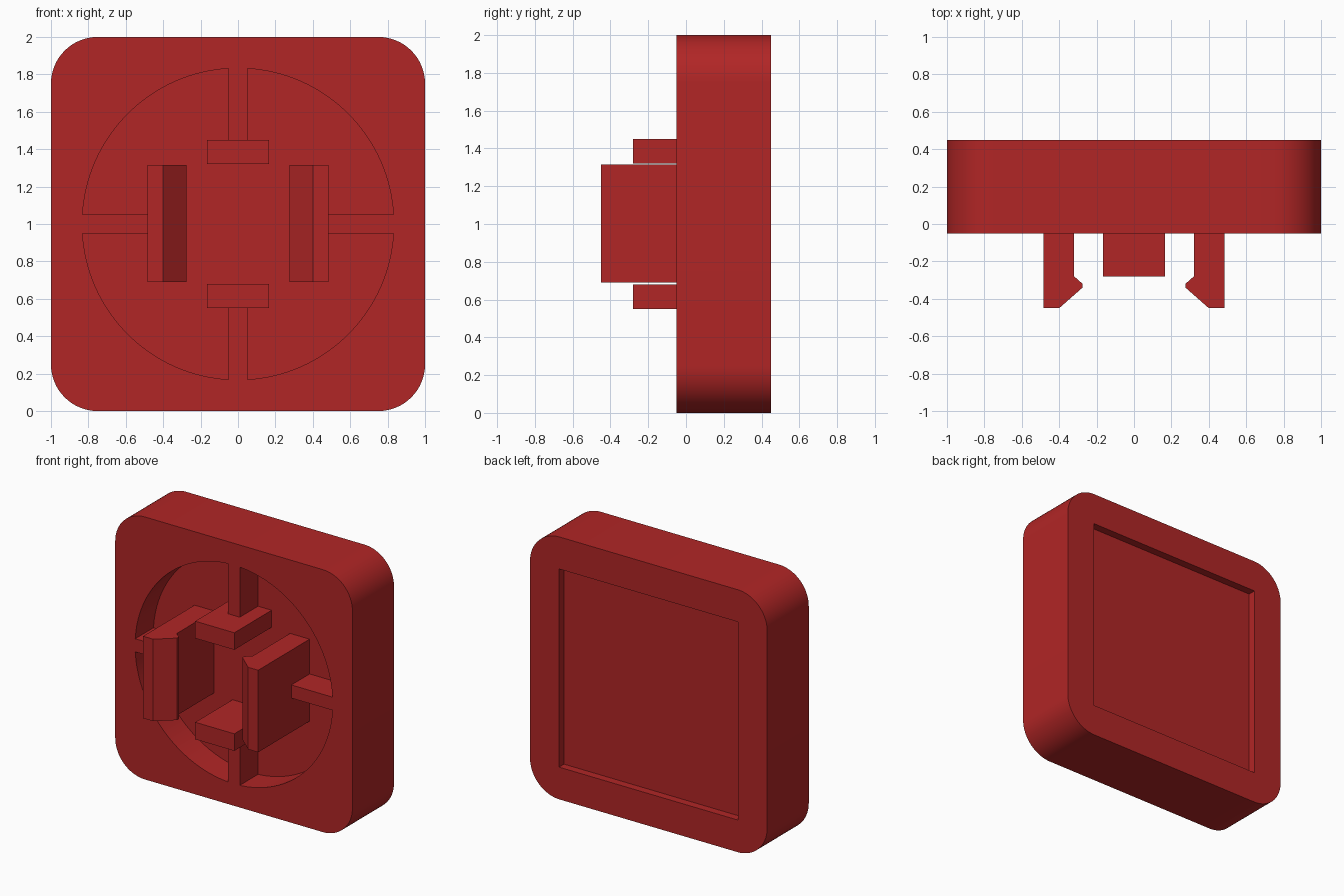
import bpy, bmesh, math

if "Cube" in bpy.data.objects:
    bpy.data.objects.remove(bpy.data.objects["Cube"])

red = bpy.data.materials.new("deep red")
red.diffuse_color = (0.44, 0.019, 0.019, 1)
red.use_nodes = True
red.node_tree.nodes["Principled BSDF"].inputs["Base Color"].default_value = red.diffuse_color

FRONT, BACK, FLOOR = -0.05, 0.45, 0.17   # body faces and round pocket floor
RADIUS = 0.833                           # round pocket


def prism(name, pts, axis, lo, hi):
    """Extrude a closed profile: axis 'y' takes (x, z) points, 'z' takes (x, y)."""
    bm = bmesh.new()

    def place(p, t):
        return (p[0], t, p[1]) if axis == 'y' else (p[0], p[1], t)
    a = [bm.verts.new(place(p, lo)) for p in pts]
    b = [bm.verts.new(place(p, hi)) for p in pts]
    bm.faces.new(a)
    bm.faces.new(b[::-1])
    for i in range(len(pts)):
        j = (i + 1) % len(pts)
        bm.faces.new((a[i], b[i], b[j], a[j]))
    bmesh.ops.recalc_face_normals(bm, faces=bm.faces)
    me = bpy.data.meshes.new(name)
    bm.to_mesh(me)
    bm.free()
    me.materials.append(red)
    ob = bpy.data.objects.new(name, me)
    bpy.context.collection.objects.link(ob)
    return ob


def rect(x0, x1, z0, z1):
    return [(x0, z0), (x1, z0), (x1, z1), (x0, z1)]


def arc(cx, cz, r, a0, a1, n):
    return [(cx + r * math.cos(math.radians(a0 + (a1 - a0) * i / n)),
             cz + r * math.sin(math.radians(a0 + (a1 - a0) * i / n))) for i in range(n + 1)]


# Rounded square body
R = 0.25
outline = []
for k, (sx, sz) in enumerate([(1, 1), (-1, 1), (-1, -1), (1, -1)]):
    outline += arc(sx * (1 - R), 1 + sz * (1 - R), R, 90 * k, 90 * k + 90, 16)
body = prism("body", outline, 'y', FRONT, BACK)

# Round front pocket and shallow square back recess
cutters = [
    prism("pocket_cutter", arc(0, 1, RADIUS, 0, 360, 96)[:-1], 'y', FRONT - 0.2, FLOOR),
    prism("recess_cutter", rect(-0.755, 0.755, 0.245, 1.755), 'y', BACK - 0.06, BACK + 0.2),
]
for c in cutters:
    m = body.modifiers.new(c.name, 'BOOLEAN')
    m.operation, m.solver, m.object = 'DIFFERENCE', 'EXACT', c
    bpy.context.view_layer.objects.active = body
    bpy.ops.object.modifier_apply(modifier=m.name)
    bpy.data.objects.remove(c)

bpy.ops.object.select_all(action='DESELECT')
body.select_set(True)
bpy.context.view_layer.objects.active = body
bpy.ops.object.shade_smooth_by_angle(angle=math.radians(30))

# Snap clips, stop blocks and the ribs that join them to the pocket wall
hook = [(0.485, FLOOR), (0.485, -0.45), (0.40, -0.45), (0.275, -0.34),
        (0.275, -0.32), (0.32, -0.28), (0.32, FLOOR)]
for s, side, level in ((-1, "left", "lower"), (1, "right", "upper")):
    prism(side + "_clip", [(s * x, y) for x, y in hook], 'z', 0.69, 1.315)
    prism(side + "_rib", rect(*sorted((s * 0.485, s * RADIUS)), 0.95, 1.05),
          'y', FRONT, FLOOR)
    prism(level + "_block", rect(-0.165, 0.165, *sorted((1 + s * 0.32, 1 + s * 0.45))),
          'y', -0.28, FLOOR)
    prism(level + "_rib", rect(-0.05, 0.05, *sorted((1 + s * 0.45, 1 + s * RADIUS))),
          'y', FRONT, FLOOR)
